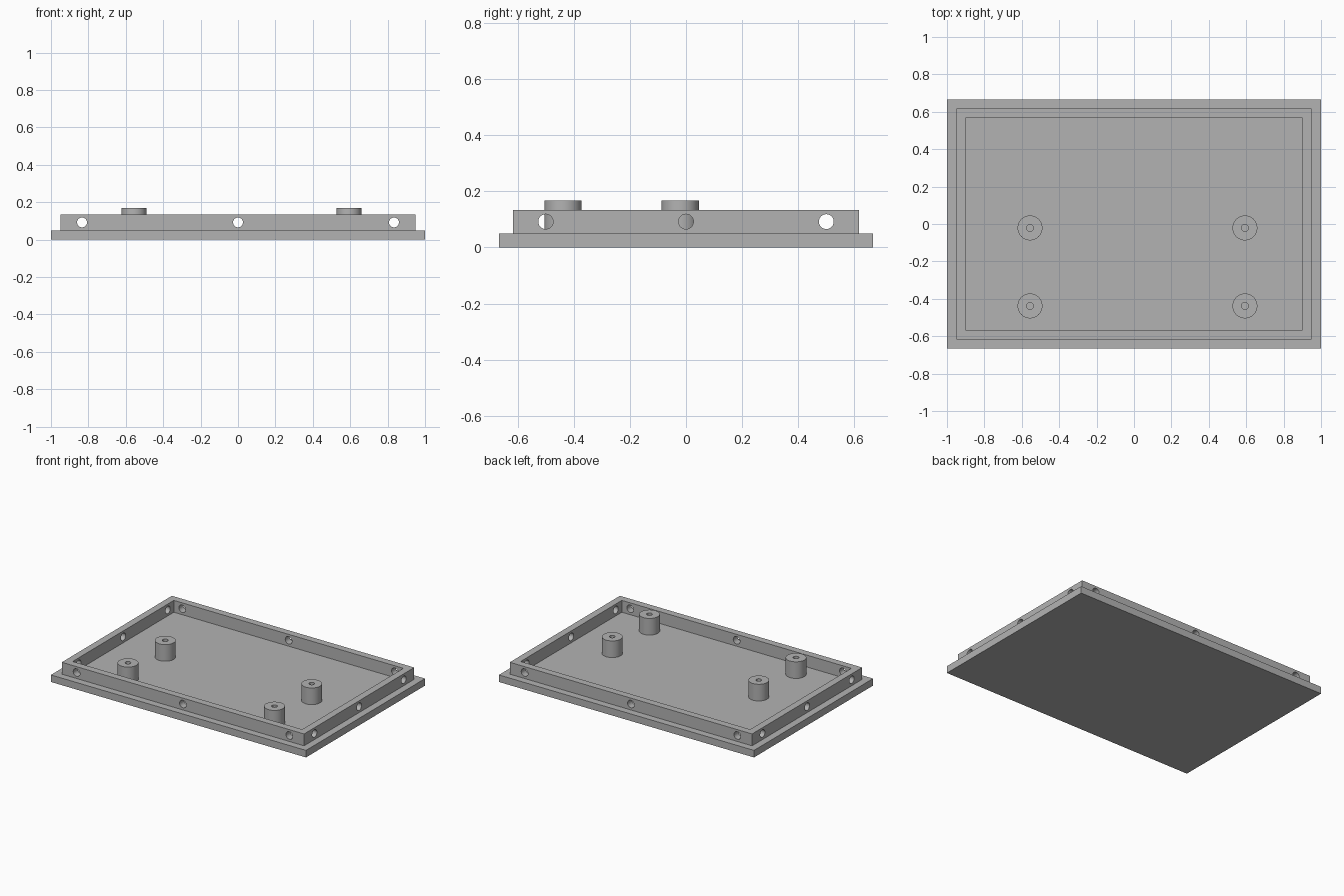
import bpy, bmesh, math
from mathutils import Matrix

if "Cube" in bpy.data.objects:
    bpy.data.objects.remove(bpy.data.objects["Cube"])

grey = bpy.data.materials.new("light grey")
grey.diffuse_color = (0.45, 0.45, 0.45, 1)
grey.use_nodes = True
grey.node_tree.nodes["Principled BSDF"].inputs["Base Color"].default_value = grey.diffuse_color

BASE_TOP, RIM_TOP, POST_TOP = 0.05, 0.134, 0.168


def box(name, hx, hy, z0, z1):
    bpy.ops.mesh.primitive_cube_add(size=1, location=(0, 0, (z0 + z1) / 2))
    ob = bpy.context.object
    ob.name = name
    ob.scale = (2 * hx, 2 * hy, z1 - z0)
    bpy.ops.object.transform_apply(location=True, rotation=True, scale=True)
    ob.data.materials.append(grey)
    return ob


def combine(target, other, operation):
    mod = target.modifiers.new(operation.lower(), 'BOOLEAN')
    mod.operation, mod.object, mod.solver = operation, other, 'EXACT'
    bpy.context.view_layer.objects.active = target
    bpy.ops.object.modifier_apply(modifier=mod.name)
    bpy.data.objects.remove(other)


def smooth(ob):
    bpy.ops.object.select_all(action='DESELECT')
    ob.select_set(True)
    bpy.context.view_layer.objects.active = ob
    bpy.ops.object.shade_smooth_by_angle(angle=math.radians(30))


# Stepped lid: wide base plate with a raised, hollow rim
lid = box("lid", 1.0, 0.6667, 0, BASE_TOP)
combine(lid, box("rim", 0.95, 0.6167, BASE_TOP - 0.02, RIM_TOP), 'UNION')
combine(lid, box("cavity", 0.90, 0.5667, BASE_TOP, RIM_TOP + 0.1), 'DIFFERENCE')

# Screw holes through the rim, three per side
def hole(location, rotation, length):
    bpy.ops.mesh.primitive_cylinder_add(vertices=32, radius=0.0265, depth=length,
                                        location=location, rotation=rotation)
    combine(lid, bpy.context.object, 'DIFFERENCE')

for side in (-1, 1):
    for x in (-0.834, 0, 0.834):
        hole((x, side * 0.592, 0.092), (math.pi / 2, 0, 0), 0.1)
    for y in (-0.5, 0, 0.5):
        hole((side * 0.925, y, 0.092), (0, math.pi / 2, 0), 0.1)
smooth(lid)


# Hollow mounting posts standing on the floor
def post(x, y):
    bm = bmesh.new()
    profile = [(0.0185, BASE_TOP), (0.0185, POST_TOP), (0.0665, POST_TOP), (0.0665, BASE_TOP)]
    verts = [bm.verts.new((r, 0, z)) for r, z in profile]
    edges = [bm.edges.new(pair) for pair in zip(verts, verts[1:])]
    bmesh.ops.spin(bm, geom=verts + edges, cent=(0, 0, 0), axis=(0, 0, 1),
                   angle=2 * math.pi, steps=48, use_merge=True)
    bmesh.ops.remove_doubles(bm, verts=bm.verts, dist=1e-5)
    bmesh.ops.recalc_face_normals(bm, faces=bm.faces)
    # outward check on the flat top ring
    top = max(bm.faces, key=lambda f: f.calc_center_median().z)
    if top.normal.z < 0:
        bmesh.ops.reverse_faces(bm, faces=bm.faces)
    bmesh.ops.transform(bm, matrix=Matrix.Translation((x, y, 0)), verts=bm.verts)
    mesh = bpy.data.meshes.new("mounting_post")
    bm.to_mesh(mesh)
    bm.free()
    mesh.materials.append(grey)
    ob = bpy.data.objects.new("mounting_post", mesh)
    bpy.context.collection.objects.link(ob)
    smooth(ob)


for x in (-0.556, 0.593):
    for y in (-0.438, -0.021):
        post(x, y)
